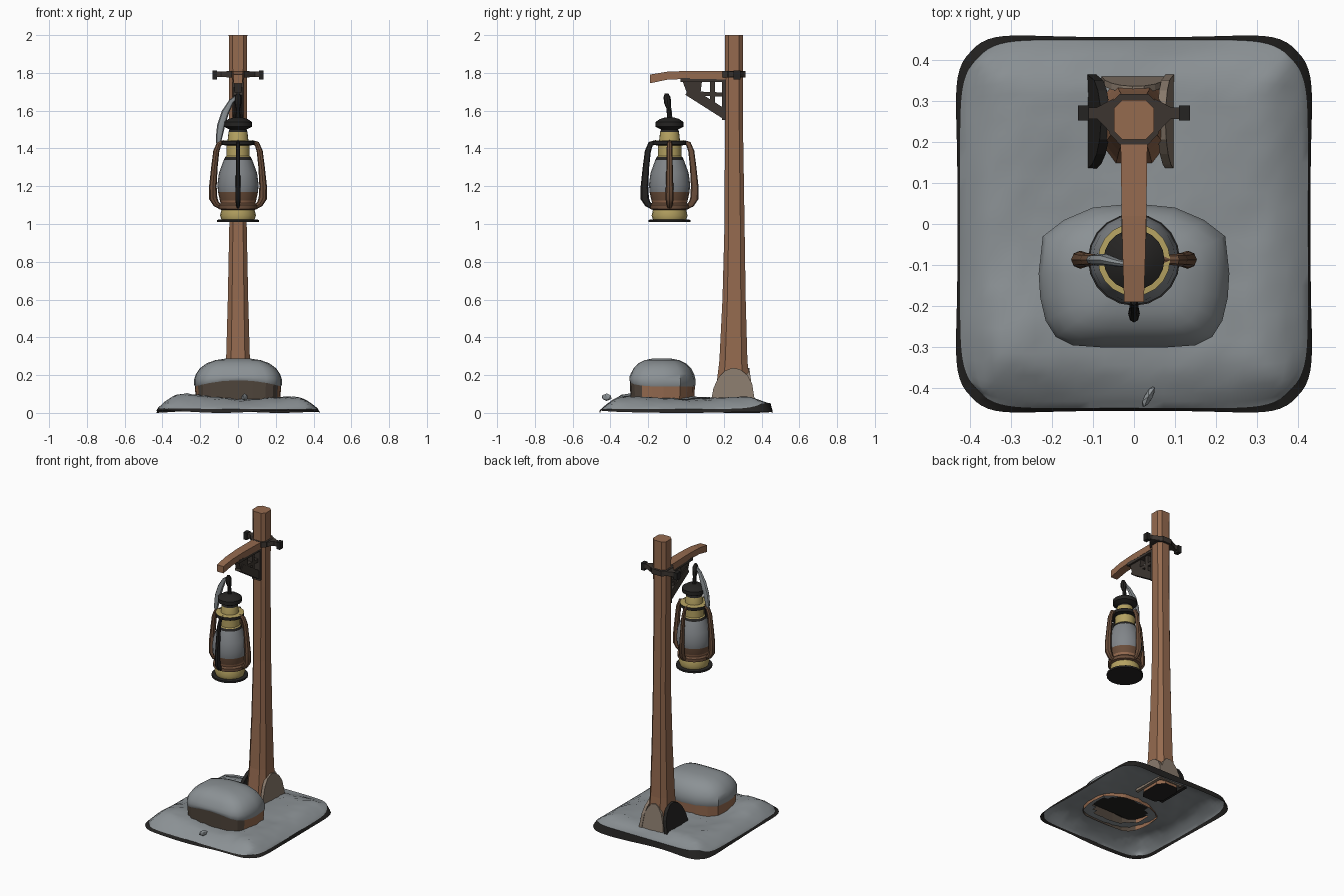
import bpy, bmesh, math, random
from mathutils import Vector, Matrix

random.seed(4)
if "Cube" in bpy.data.objects:
    bpy.data.objects.remove(bpy.data.objects["Cube"])


def material(name, r, g, b):
    m = bpy.data.materials.new(name)
    m.diffuse_color = (r, g, b, 1)
    m.use_nodes = True
    m.node_tree.nodes["Principled BSDF"].inputs["Base Color"].default_value = (r, g, b, 1)
    return m


SNOW = material("snow grey", .26, .285, .30)
WOOD = material("warm wood", .30, .145, .078)
IRON = material("black iron", .018, .017, .016)
BRASS = material("brass", .46, .36, .12)
BRONZE = material("dark bronze", .145, .075, .042)
EARTH = material("dark earth", .08, .06, .045)
STONE = material("tan stone", .25, .195, .15)
GLASS = material("smoky glass", .22, .235, .25)
DARK = material("sooty brown", .045, .036, .03)


def finish(bm, name, mats, smooth=None):
    bmesh.ops.recalc_face_normals(bm, faces=bm.faces)
    me = bpy.data.meshes.new(name)
    bm.to_mesh(me)
    bm.free()
    ob = bpy.data.objects.new(name, me)
    bpy.context.collection.objects.link(ob)
    for m in mats:
        me.materials.append(m)
    if smooth:
        bpy.ops.object.select_all(action='DESELECT')
        ob.select_set(True)
        bpy.context.view_layer.objects.active = ob
        bpy.ops.object.shade_smooth_by_angle(angle=math.radians(smooth))
    return ob


def loft(name, rings, mats, indices=None, bottom=0, top=True, smooth=None):
    """Skin a stack of equal point rings; indices gives a material per band,
    bottom the material of the lower cap, or None to leave it open."""
    bm = bmesh.new()
    rows = [[bm.verts.new(p) for p in ring] for ring in rings]
    n = len(rows[0])
    for i, (a, b) in enumerate(zip(rows, rows[1:])):
        for k in range(n):
            f = bm.faces.new((a[k], a[(k + 1) % n], b[(k + 1) % n], b[k]))
            f.material_index = indices[i] if indices else 0
    if bottom is not None:
        bm.faces.new(rows[0]).material_index = bottom
    if top:
        bm.faces.new(rows[-1]).material_index = indices[-1] if indices else 0
    return finish(bm, name, mats, smooth)


def circle(cx, cy, r, z, n=20):
    return [Vector((cx + r * math.cos(2 * math.pi * k / n),
                    cy + r * math.sin(2 * math.pi * k / n), z)) for k in range(n)]


def tube(name, path, mat, sides=8, flat=1.0, side=Vector((0, 1, 0))):
    """Sweep a round or flattened section along (point, radius) pairs."""
    rings = []
    pts = [Vector(p) for p, r in path]
    for i, (p, r) in enumerate(path):
        t = (pts[min(i + 1, len(pts) - 1)] - pts[max(i - 1, 0)]).normalized()
        u = t.cross(side).normalized()
        rings.append([pts[i] + r * (u * math.cos(a) + flat * side * math.sin(a))
                      for a in (2 * math.pi * k / sides for k in range(sides))])
    return loft(name, rings, [mat], smooth=40)


def prism(name, outline, thick, mat, place):
    """Extrude a 2D outline by thick; place maps (a, b, depth) to a point."""
    return loft(name, [[Vector(place(a, b, d)) for a, b in outline]
                       for d in (-thick / 2, thick / 2)], [mat])


def bar(name, start, end, high, wide, mat):
    """Straight bar in the plane x = 0, given by (y, z) ends."""
    s, e = Vector(start), Vector(end)
    n = (e - s).normalized().orthogonal() * high / 2
    prism(name, [s + n, e + n, e - n, s - n], wide, mat, lambda y, z, d: (d, y, z))


# snowy ground: thin shell with rounded corners, open under boulder and post
bm = bmesh.new()
bmesh.ops.create_grid(bm, x_segments=30, y_segments=30, size=1)
for v in bm.verts:
    a, b = (.5 * c + .5 * math.sin(c * math.pi / 2) for c in v.co.xy)
    t = min(1, (1 - max(abs(a), abs(b))) / .32)
    t = 1 - (1 - t) ** 2
    edge = .021 + .03 * max(0, b) ** 6
    z = edge + (.079 - edge) * t
    z += t * (.007 * math.sin(5 * a + 1) * math.cos(4 * b) + random.uniform(-.004, .004))
    z += .02 * math.exp(-((a + .72) ** 2 + (b + .6) ** 2) * 14)
    v.co = (.423 * a * (1 - .1 * a * a * b ** 8), .448 * b * (1 - .1 * b * b * a ** 8), z)
skirt = bmesh.ops.extrude_edge_only(bm, edges=[e for e in bm.edges if e.is_boundary])
for g in skirt["geom"]:
    if isinstance(g, bmesh.types.BMVert):
        g.co.z = .007 + .007 * math.sin(9 * g.co.x + 4 * g.co.y + 1)
        corner = abs(g.co.x * g.co.y) / .16
        g.co.xy *= 1.015 + .03 * corner ** 3
    elif isinstance(g, bmesh.types.BMFace):
        g.material_index = 1
holes = []
for f in bm.faces:
    c = f.calc_center_median()
    if ((c.x / .18) ** 2 + ((c.y + .13) / .13) ** 2 < 1) or (abs(c.x) < .05 and abs(c.y - .25) < .07):
        holes.append(f)
bmesh.ops.delete(bm, geom=holes, context='FACES')
finish(bm, "snow_ground", [SNOW, IRON], 30)

# loose snow chip at the front edge
bm = bmesh.new()
bmesh.ops.create_icosphere(bm, subdivisions=1, radius=1, matrix=Matrix.LocRotScale(
    Vector((.035, -.42, .083)), Matrix.Rotation(-.5, 3, 'Z').to_quaternion(), Vector((.011, .032, .02))))
finish(bm, "snow_chip", [SNOW])

# boulder with a domed snow cap
half = [(.08, -.3), (.15, -.295), (.19, -.275), (.215, -.235), (.228, -.18), (.232, -.12),
        (.222, -.03), (.17, .01), (.1, .04)]
outline = [(0, -.3)] + half + [(0, .05)] + [(-x, y) for x, y in reversed(half)]
mid = Vector((0, -.13))


def boulder_ring(scale, z, lift=0):
    ring = []
    for x, y in outline:
        p = mid + (Vector((x, y)) - mid) * scale
        ring.append((p.x, p.y, z + lift * (1 - (x / .23) ** 2) * (y < -.2)))
    return ring


rock = loft("boulder", [boulder_ring(.96, .06), boulder_ring(.985, .14, .04)],
            [WOOD, EARTH], bottom=None, top=False)
for f in rock.data.polygons:
    f.material_index = int(f.normal.y < -.25)
loft("boulder_snow", [boulder_ring(.975, .135, .035), boulder_ring(1, .148, .03), boulder_ring(1, .178, .012),
                      boulder_ring(.96, .206), boulder_ring(.87, .236), boulder_ring(.72, .262),
                      boulder_ring(.52, .279), boulder_ring(.27, .288)], [SNOW, IRON], bottom=1, smooth=40)


# tapered eight-sided post
def post_ring(z, hx, y0, y1):
    c, h = (y0 + y1) / 2, (y1 - y0) / 2
    k = .58
    return [(sx * hx, c + sy * h, z) for sx, sy in
            ((1, -k), (1, k), (k, 1), (-k, 1), (-1, k), (-1, -k), (-k, -1), (k, -1))]


loft("post", [post_ring(.04, .08, .14, .355), post_ring(.12, .071, .158, .34),
              post_ring(.28, .063, .177, .325), post_ring(.6, .054, .193, .316),
              post_ring(1, .046, .204, .31), post_ring(1.5, .046, .206, .302),
              post_ring(2, .049, .206, .302)], [WOOD, IRON], bottom=1)

# flared plates around the foot of the post
flap = [(-.118, .06), (-.105, .13), (-.08, .185), (-.045, .222), (-.005, .238), (.035, .232),
        (.075, .2), (.1, .155), (.115, .06)]
prism("foot_plate_left", flap, .02, STONE, lambda a, b, d: (.088 - .12 * (b - .06) + d, .25 + a, b))
prism("foot_plate_right", flap, .022, IRON, lambda a, b, d: (-.105 + .2 * (b - .06) + d, .25 + a, b))
prism("foot_plate_back", flap, .016, STONE, lambda a, b, d: (a * .68, .352 - .14 * (b - .06) + d, b))

# arm
loft("arm", [[(sx * w, y, z + sz * h) for sx, sz in ((1, 1), (1, -1), (-1, -1), (-1, 1))]
             for y, z, h, w in ((.23, 1.787, .022, .033), (.02, 1.79, .021, .03),
                                (-.1, 1.785, .021, .027), (-.19, 1.768, .023, .024))], [WOOD])

# iron collar with two ears
loft("collar", [post_ring(z, .06, .194, .316) for z in (1.775, 1.81)], [DARK])
for s, label in ((1, "left"), (-1, "right")):
    prism("collar_ear_" + label, [(.05, .215), (.09, .256), (.132, .256), (.132, .284), (.09, .284), (.05, .305)],
          .03, DARK, lambda a, b, d: (s * a, b, 1.793 + d))
    prism("collar_bolt_" + label, [(.11, .252), (.136, .252), (.136, .288), (.11, .288)],
          .048, IRON, lambda a, b, d: (s * a, b, 1.788 + d))

# pierced bracket under the arm
bar("bracket_top", (-.03, 1.762), (.21, 1.762), .022, .06, DARK)
bar("bracket_upright", (.205, 1.77), (.205, 1.55), .028, .06, DARK)
bar("bracket_brace", (.01, 1.705), (.21, 1.578), .05, .045, DARK)
bar("bracket_strut", (.14, 1.76), (.14, 1.62), .025, .035, DARK)
bar("bracket_rail", (.07, 1.69), (.2, 1.685), .022, .035, DARK)
prism("bracket_web", [(-.02, 1.76), (.01, 1.68), (.07, 1.64), (.085, 1.76)], .035, DARK,
      lambda y, z, d: (d, y, z))

# lantern body, turned from the base plate up to the cap
LY = -.087
profile = [(.112, 1.01, 0), (.112, 1.022, 0), (.088, 1.024, 1), (.095, 1.045, 1), (.088, 1.075, 2),
           (.103, 1.08, 2), (.103, 1.1, 2), (.092, 1.11, 4), (.096, 1.125, 2), (.106, 1.17, 3),
           (.109, 1.21, 3), (.101, 1.27, 3), (.075, 1.34, 0), (.068, 1.355, 1), (.062, 1.36, 1),
           (.062, 1.415, 0), (.088, 1.42, 0), (.088, 1.44, 1), (.055, 1.443, 1), (.05, 1.488, 0),
           (.045, 1.5, 0), (.074, 1.515, 0), (.074, 1.54, 0), (.05, 1.556, 0), (.02, 1.565, 0)]
loft("lantern_body", [circle(0, LY, r, z) for r, z, m in profile], [IRON, BRASS, BRONZE, GLASS, WOOD],
     [m for r, z, m in profile[:-1]], smooth=35)

# four guard tubes around the glass
guard = [(.07, 1.434, .011), (.1, 1.425, .014), (.115, 1.385, .016), (.125, 1.3, .017),
         (.133, 1.2, .02), (.131, 1.135, .022), (.115, 1.105, .017), (.09, 1.09, .013)]
for name, dx, dy, mat in (("left", 1, 0, BRONZE), ("right", -1, 0, BRONZE),
                          ("front", 0, -1, IRON), ("back", 0, 1, BRONZE)):
    tube("guard_" + name, [((dx * r, LY + dy * r, z), w) for r, z, w in guard], mat,
         side=Vector((-dy, dx, 0)), flat=1.0 if dx else .65)

# hook and the swung carrying handle
tube("hook", [((0, LY, 1.55), .013), ((0, LY - .005, 1.61), .011), ((0, -.098, 1.64), .018),
              ((0, -.1, 1.67), .019), ((0, -.103, 1.692), .009)], IRON)
tube("carry_handle", [((-.005, -.1, 1.675), .008), ((-.035, -.095, 1.65), .013), ((-.068, LY, 1.59), .02),
                      ((-.09, LY, 1.52), .021), ((-.1, LY, 1.46), .017), ((-.105, LY, 1.42), .01)],
     SNOW, flat=.7)
